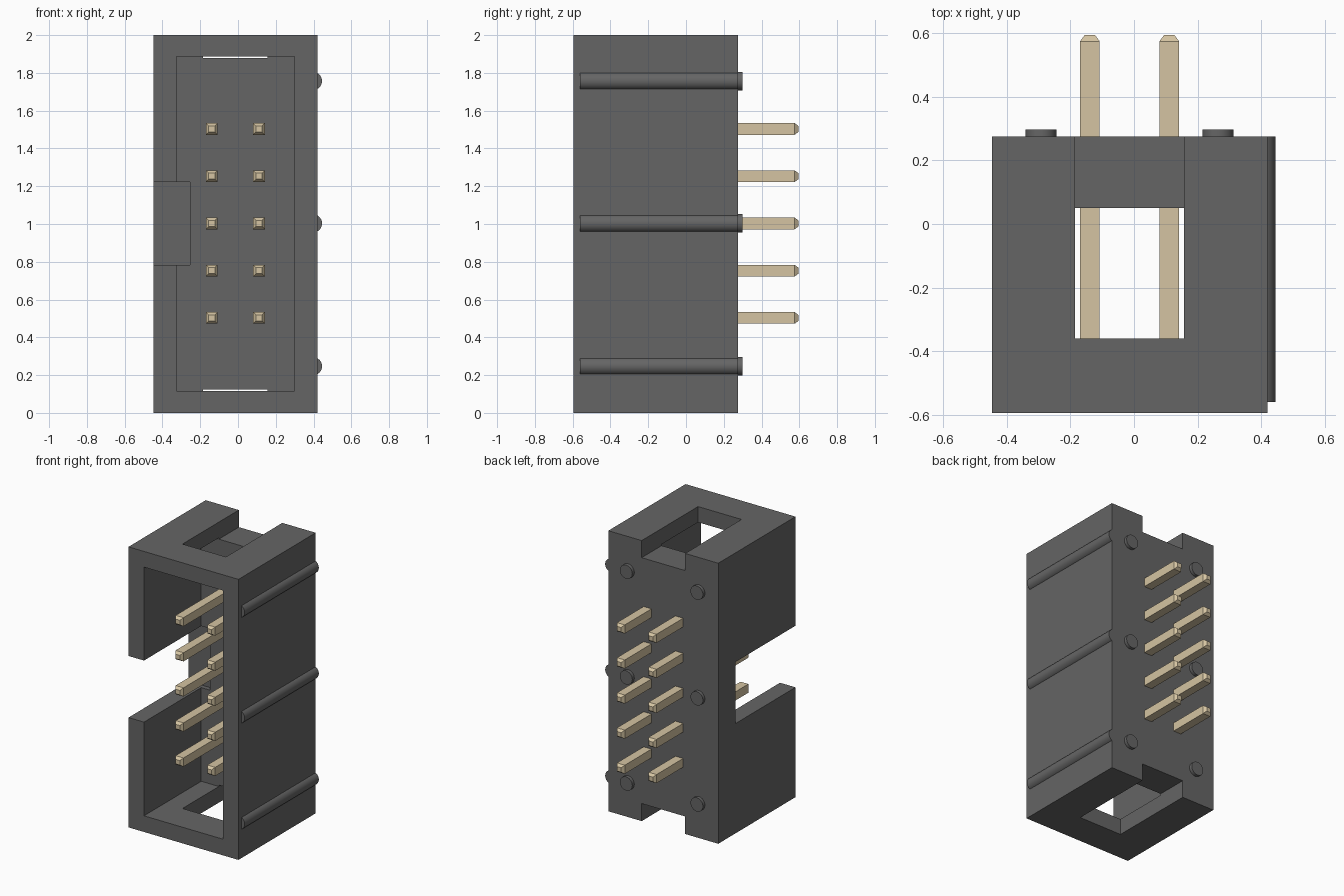
import bpy, bmesh, math
from mathutils import Matrix

if "Cube" in bpy.data.objects:
    bpy.data.objects.remove(bpy.data.objects["Cube"])


def material(name, color):
    m = bpy.data.materials.new(name)
    m.diffuse_color = (*color, 1)
    m.use_nodes = True
    m.node_tree.nodes["Principled BSDF"].inputs["Base Color"].default_value = m.diffuse_color
    return m


dark = material("dark_plastic", (0.13, 0.13, 0.13))
gold = material("pale_gold", (0.66, 0.55, 0.36))


def add_object(name, bm, mat=None):
    mesh = bpy.data.meshes.new(name)
    bmesh.ops.recalc_face_normals(bm, faces=bm.faces)
    bm.to_mesh(mesh)
    bm.free()
    ob = bpy.data.objects.new(name, mesh)
    bpy.context.collection.objects.link(ob)
    if mat:
        mesh.materials.append(mat)
    return ob


def box(name, x, y, z, mat=None):
    bm = bmesh.new()
    size = [b - a for a, b in (x, y, z)]
    mid = [(a + b) / 2 for a, b in (x, y, z)]
    bmesh.ops.create_cube(bm, size=1, matrix=Matrix.Translation(mid) @ Matrix.Diagonal((*size, 1)))
    return add_object(name, bm, mat)


def rod(name, x, z, y0, y1, radius):
    """Smooth cylinder running along y."""
    bm = bmesh.new()
    place = Matrix.Translation((x, (y0 + y1) / 2, z)) @ Matrix.Rotation(math.pi / 2, 4, 'X')
    bmesh.ops.create_cone(bm, cap_ends=True, segments=32, radius1=radius, radius2=radius,
                          depth=y1 - y0, matrix=place)
    for f in bm.faces:
        f.smooth = len(f.verts) == 4
    for e in bm.edges:
        e.smooth = all(f.smooth for f in e.link_faces)
    return add_object(name, bm, dark)


def pin(name, x, z):
    """Square pin with a blunt tapered tip at both ends."""
    bm = bmesh.new()
    rings = []
    for y, h in ((-0.48, 0.016), (-0.46, 0.031), (0.575, 0.031), (0.595, 0.016)):
        rings.append([bm.verts.new((x + sx * h, y, z + sz * h))
                      for sx, sz in ((-1, -1), (1, -1), (1, 1), (-1, 1))])
    for a, b in zip(rings, rings[1:]):
        for i in range(4):
            j = (i + 1) % 4
            bm.faces.new((a[i], a[j], b[j], b[i]))
    bm.faces.new(rings[0])
    bm.faces.new(rings[-1])
    return add_object(name, bm, gold)


# Housing block with its openings
housing = box("housing", (-0.447, 0.42), (-0.595, 0.275), (0, 2), dark)
cutters = [
    box("cavity_cutter", (-0.325, 0.298), (-0.8, 0.05), (0.115, 1.888)),
    box("key_slot_cutter", (-0.7, -0.255), (-0.8, 0.083), (0.783, 1.222)),
    box("top_channel_cutter", (-0.186, 0.157), (-0.36, 0.5), (1.878, 2.2)),
    box("bottom_channel_cutter", (-0.186, 0.157), (-0.36, 0.5), (-0.2, 0.125)),
]
bpy.context.view_layer.objects.active = housing
for c in cutters:
    c.hide_render = True
    mod = housing.modifiers.new(c.name, 'BOOLEAN')
    mod.operation, mod.solver, mod.object = 'DIFFERENCE', 'EXACT', c
    bpy.ops.object.modifier_apply(modifier=mod.name)
for c in cutters:
    bpy.data.objects.remove(c)

# Side ribs and standoff feet on the back
for i, z in enumerate((0.247, 1.003, 1.757)):
    rod(f"side_rib_{i}", 0.397, z, -0.56, 0.275, 0.048)
    for side, x in (("left", -0.293), ("right", 0.264)):
        rod(f"standoff_{side}_{i}", x, z, 0.2, 0.298, 0.049)

# Two columns of five pins
for col, x in enumerate((-0.139, 0.111)):
    for row in range(5):
        pin(f"pin_{col}_{row}", x, 0.503 + 0.25 * row)
